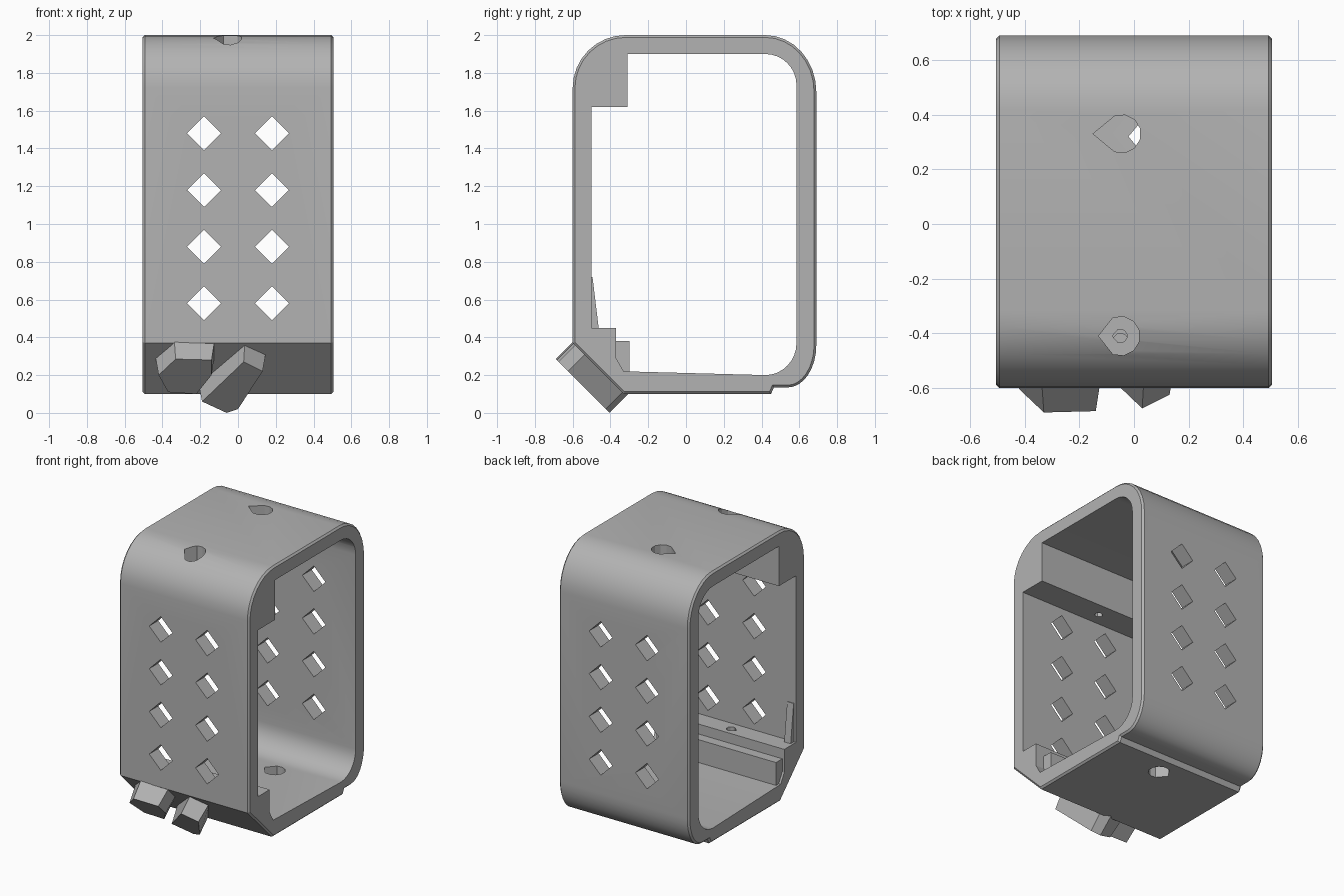
import bpy, bmesh, math
from mathutils import Vector

cube = bpy.data.objects.get("Cube")
if cube:
    bpy.data.objects.remove(cube, do_unlink=True)

grey = bpy.data.materials.new("plain_grey")
grey.use_nodes = True
COLOUR = (0.45, 0.45, 0.45, 1)
grey.diffuse_color = COLOUR
grey.node_tree.nodes["Principled BSDF"].inputs["Base Color"].default_value = COLOUR


def prism(name, base, offset, bevel=0):
    """Solid swept from a closed 3D outline along an offset."""
    bm = bmesh.new()
    start = bm.faces.new([bm.verts.new(p) for p in base])
    end = bmesh.ops.extrude_face_region(bm, geom=[start])["geom"]
    top = [g for g in end if isinstance(g, bmesh.types.BMVert)]
    bmesh.ops.translate(bm, verts=top, vec=offset)
    if bevel:
        caps = [f for f in bm.faces if abs(f.calc_center_median().x) > 0.49]
        rims = list({e for f in caps for e in f.edges})
        bmesh.ops.bevel(bm, geom=rims, offset=bevel, segments=1, affect='EDGES')
    bmesh.ops.recalc_face_normals(bm, faces=bm.faces)
    mesh = bpy.data.meshes.new(name)
    bm.to_mesh(mesh)
    bm.free()
    mesh.materials.append(grey)
    obj = bpy.data.objects.new(name, mesh)
    bpy.context.collection.objects.link(obj)
    return obj


def arc(cy, cz, ry, rz, a0, a1, n=8):
    angles = [math.radians(a0 + (a1 - a0) * i / n) for i in range(n + 1)]
    return [(cy + ry * math.cos(a), cz + rz * math.sin(a)) for a in angles]


def across(profile, x):
    return [(x, y, z) for y, z in profile]


def cut(target, cutter):
    mod = target.modifiers.new("cut", 'BOOLEAN')
    mod.operation = 'DIFFERENCE'
    mod.solver = 'EXACT'
    mod.object = cutter
    cutter.hide_render = True
    bpy.context.view_layer.objects.active = target
    bpy.ops.object.modifier_apply(modifier=mod.name)
    bpy.data.objects.remove(cutter, do_unlink=True)


# Rounded case with a slanted lower front edge and a notch under the back
outer = [(-0.33, 0.10), (0.45, 0.10), (0.465, 0.135)]
outer += arc(0.54, 0.36, 0.15, 0.225, -90, 0)
outer += arc(0.42, 1.70, 0.27, 0.30, 0, 90)
outer += arc(-0.32, 1.72, 0.28, 0.28, 90, 180)
outer += [(-0.60, 0.37)]
case = prism("case", across(outer, -0.505), (1.01, 0, 0), bevel=0.012)

# Opening, leaving the upper front bracket and the lower front ledge
inner = [(-0.33, 0.22)] + arc(0.42, 0.37, 0.165, 0.17, -90, 0)
inner += arc(0.42, 1.735, 0.165, 0.165, 0, 90)
inner += [(-0.31, 1.90), (-0.31, 1.62), (-0.50, 1.62), (-0.50, 0.45),
          (-0.37, 0.45), (-0.37, 0.29)]
cut(case, prism("opening", across(inner, -0.7), (1.4, 0, 0)))

# Diamond holes through the front and back walls
R = 0.09
for x in (-0.18, 0.18):
    for row in range(4):
        z = 0.58 + 0.30 * row
        diamond = [(x - R, -1, z), (x, -1, z - R), (x + R, -1, z), (x, -1, z + R)]
        cut(case, prism("diamond", diamond, (0, 2, 0)))


# Teardrop holes in the roof and floor
def teardrop(cx, cy, r, tip, z, depth):
    pts = [(cx + r * math.cos(a), cy + r * math.sin(a), z)
           for a in [math.radians(-112 + 32 * i) for i in range(8)]]
    cut(case, prism("teardrop", pts + [(cx - tip, cy, z)], (0, 0, depth)))


teardrop(-0.045, 0.33, 0.07, 0.105, 1.8, 0.4)
teardrop(0.06, 0.32, 0.07, 0.08, 0.0, 0.3)
teardrop(-0.05, -0.41, 0.072, 0.08, 1.75, 0.4)
teardrop(-0.05, -0.41, 0.025, 0.03, 1.5, 0.35)
teardrop(-0.05, -0.43, 0.03, 0.04, 0.38, 0.2)

# Lower inner step beside the ledge
step = [(-0.40, 0.18), (-0.30, 0.18), (-0.30, 0.38), (-0.40, 0.38)]
prism("inner_step", across(step, -0.49), (0.93, 0, 0))

# Thin rib at one end of the ledge
rib = [(-0.51, 0.43), (-0.46, 0.43), (-0.495, 0.72), (-0.51, 0.72)]
prism("corner_rib", across(rib, -0.49), (0.05, 0, 0))


# Faceted lugs standing out of the slanted edge
def lug(name, outline):
    face = [(x, -0.405 - z, z) for x, z in outline]
    obj = prism(name, face, (0, 0.1, 0.1))
    # Slightly flare the root
    mid = sum((Vector(v.co) for v in obj.data.vertices), Vector()) / len(obj.data.vertices)
    for v in obj.data.vertices:
        if v.co.y + v.co.z > -0.3:
            v.co.x += (v.co.x - mid.x) * 0.12


lug("left_lug", [(-0.42, 0.20), (-0.33, 0.285), (-0.14, 0.28), (-0.14, 0.20),
                 (-0.22, 0.10), (-0.37, 0.11)])
lug("right_lug", [(-0.19, 0.06), (-0.06, 0.0), (0.0, 0.02), (0.13, 0.22), (0.03, 0.27)])

# Smooth the rounded corners only
bpy.ops.object.select_all(action='DESELECT')
case.select_set(True)
bpy.context.view_layer.objects.active = case
bpy.ops.object.shade_smooth_by_angle(angle=math.radians(25))
